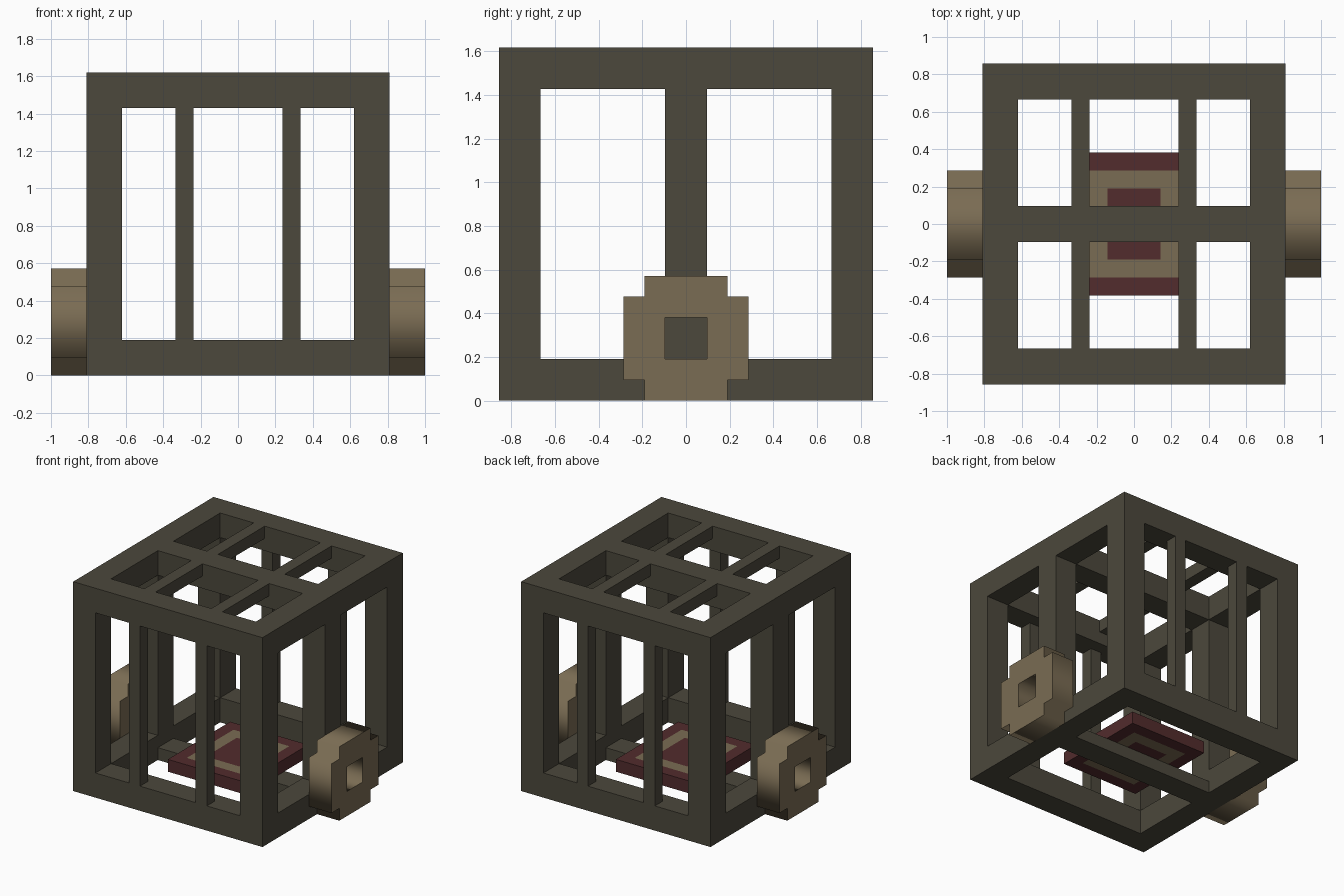
import bpy
import bmesh
from math import radians
from mathutils import Matrix, Vector

U = 2 / 21  # one grid unit; every size below is counted in units

if "Cube" in bpy.data.objects:
    bpy.data.objects.remove(bpy.data.objects["Cube"])


def material(name, rgb):
    mat = bpy.data.materials.new(name)
    mat.use_nodes = True
    color = (*rgb, 1)
    mat.diffuse_color = color
    mat.node_tree.nodes["Principled BSDF"].inputs["Base Color"].default_value = color
    return mat


IRON = material("dark iron", (0.072, 0.065, 0.045))
TAN = material("tan brass", (0.195, 0.150, 0.087))
RED = material("dark red", (0.084, 0.025, 0.026))


def finish(name, bm, *mats):
    mesh = bpy.data.meshes.new(name)
    bm.to_mesh(mesh)
    bm.free()
    for mat in mats:
        mesh.materials.append(mat)
    obj = bpy.data.objects.new(name, mesh)
    bpy.context.collection.objects.link(obj)
    return obj


def box_mesh(center, size):
    bm = bmesh.new()
    place = Matrix.Translation(Vector(center) * U) @ Matrix.Diagonal((*(Vector(size) * U), 1))
    bmesh.ops.create_cube(bm, size=1, matrix=place)
    return bm


def beam(name, center, size):
    return finish(name, box_mesh(center, size), IRON)


W, D, H = 17, 18, 17   # cage width, depth, height
T = 2                  # heavy beam thickness
EX, EY = (W - T) / 2, (D - T) / 2
SIDES = ((-1, "right"), (1, "left"))
ENDS = ((-1, "front"), (1, "back"))
LEVELS = ((T / 2, "bottom"), (H - T / 2, "top"))

# Heavy outer frame: corner posts and rails
for sx, side in SIDES:
    for sy, end in ENDS:
        beam(f"{end}_{side}_corner_post", (sx * EX, sy * EY, H / 2), (T, T, H))
    for z, level in LEVELS:
        beam(f"{level}_{side}_rail", (sx * EX, 0, z), (T, D - 2 * T, T))
for sy, end in ENDS:
    for z, level in LEVELS:
        beam(f"{level}_{end}_rail", (0, sy * EY, z), (W - 2 * T, T, T))

# Middle posts on the sides, roof crossbeam and thinner floor crossbeam
for sx, side in SIDES:
    beam(f"{side}_middle_post", (sx * EX, 0, H / 2), (T, T, H - 2 * T))
beam("roof_crossbeam", (0, 0, H - T / 2), (W - 2 * T, T, T))
beam("floor_crossbeam", (0, 0, 0.5), (W - 2 * T, T, 1))

# Thin bars on the front, back and roof
for sx, side in SIDES:
    for sy, end in ENDS:
        beam(f"{end}_{side}_bar", (sx * 3, sy * (D - 1) / 2, H / 2), (1, 1, H - 2 * T))
        beam(f"roof_{end}_{side}_bar", (sx * 3, sy * 4, H - 0.5), (1, 6, 1))

# Floor plate: nested red, tan and red rectangles on both faces
bm = box_mesh((0, 0, 1.5), (7, 8, 1))
bm.normal_update()
for face in [f for f in bm.faces if abs(f.normal.z) > 0.9]:
    for index in (1, 0):
        bmesh.ops.inset_region(bm, faces=[face], thickness=U, use_even_offset=True)
        face.material_index = index
finish("floor_plate", bm, RED, TAN)

# Stepped side hubs with a square hole
OUTLINE = [(-2, 0), (2, 0), (2, 1), (3, 1), (3, 5), (2, 5),
           (2, 6), (-2, 6), (-2, 5), (-3, 5), (-3, 1), (-2, 1)]
HOLE = [(-1, 2), (-1, 4), (1, 4), (1, 2)]
for sx, side in SIDES:
    curve = bpy.data.curves.new(f"{side}_hub", "CURVE")
    curve.dimensions = "2D"
    curve.fill_mode = "BOTH"
    curve.extrude = U
    for loop in (OUTLINE, HOLE):
        spline = curve.splines.new("POLY")
        spline.points.add(len(loop) - 1)
        for point, (y, z) in zip(spline.points, loop):
            point.co = (y * U, z * U, 0, 1)
        spline.use_cyclic_u = True
    curve.materials.append(TAN)
    hub = bpy.data.objects.new(f"{side}_hub", curve)
    hub.rotation_euler = (radians(90), 0, radians(90))
    hub.location.x = sx * (W / 2 + 1) * U
    bpy.context.collection.objects.link(hub)
    bpy.ops.object.select_all(action="DESELECT")
    hub.select_set(True)
    bpy.context.view_layer.objects.active = hub
    bpy.ops.object.convert(target="MESH")
